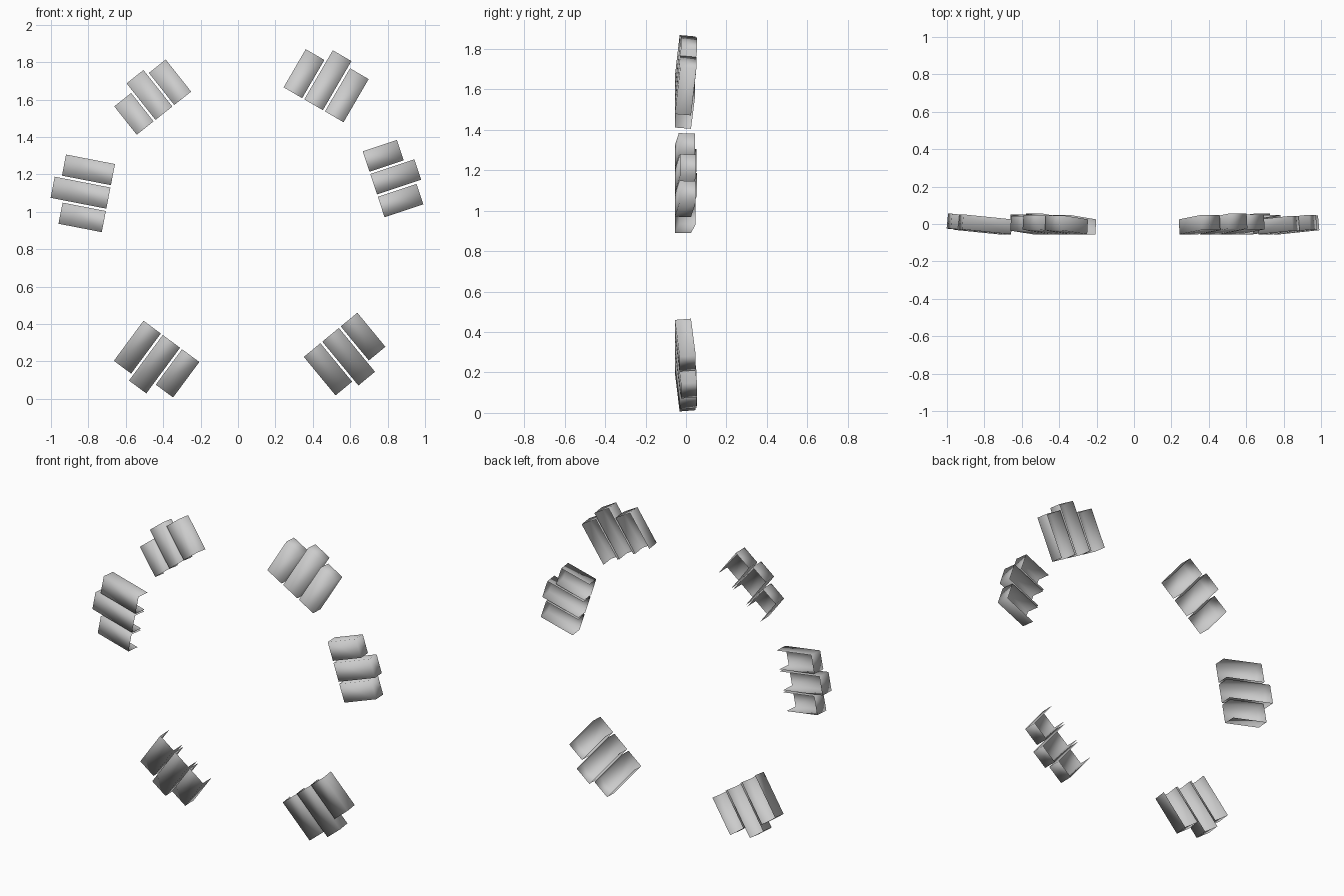
import bpy, bmesh
from math import radians, sin, cos
from mathutils import Vector

if "Cube" in bpy.data.objects:
    bpy.data.objects.remove(bpy.data.objects["Cube"])

WIDTH, GAP, DEPTH = 0.115, 0.013, 0.08
TILT = radians(5.7)

# cluster: name, inner edge midpoint x, z, outward angle, length factor
CLUSTERS = [
    ("upper_right", 0.404, 1.572, 59.8, 1.0),
    ("right", 0.725, 1.147, 18.4, 0.82),
    ("lower_right", 0.495, 0.342, -50.5, 1.0),
    ("lower_left", -0.356, 0.307, 233.5, 1.0),
    ("left", -0.693, 1.073, 169.0, 1.0),
    ("upper_left", -0.396, 1.527, 128.4, 0.82),
]
LENGTHS = (0.237, 0.305, 0.268)  # clockwise order


def shell(name, origin, out, across, back, length):
    """Thin scoop: front plate, two side walls and an outer end wall; open at back and inner end."""
    bm = bmesh.new()
    w = WIDTH / 2
    grid = {}
    for d in (0, 1):
        for r in (0, 1):
            for s in (-1, 1):
                grid[d, r, s] = bm.verts.new(
                    origin + out * (r * length) + across * (s * w) + back * (d * DEPTH))
    rings = [
        [(0, 0, -1), (0, 0, 1), (0, 1, 1), (0, 1, -1)],    # front plate
        [(0, 0, -1), (0, 1, -1), (1, 1, -1), (1, 0, -1)],  # side wall
        [(0, 0, 1), (1, 0, 1), (1, 1, 1), (0, 1, 1)],      # side wall
        [(0, 1, -1), (0, 1, 1), (1, 1, 1), (1, 1, -1)],    # outer end
    ]
    for ring in rings:
        bm.faces.new([grid[k] for k in ring]).smooth = True
    # make the front plate face forward
    bm.normal_update()
    bm.faces.ensure_lookup_table()
    if bm.faces[0].normal.y > 0:
        bmesh.ops.reverse_faces(bm, faces=bm.faces[:])
    mesh = bpy.data.meshes.new(name)
    bm.to_mesh(mesh)
    bm.free()
    bpy.context.collection.objects.link(bpy.data.objects.new(name, mesh))


# six clusters of three shells around the ring
for cname, x, z, deg, factor in CLUSTERS:
    a = radians(deg)
    radial = Vector((cos(a), 0, sin(a)))
    across = Vector((sin(a), 0, -cos(a)))
    y_axis = Vector((0, 1, 0))
    out = radial * cos(TILT) + y_axis * sin(TILT)
    back = y_axis * cos(TILT) - radial * sin(TILT)
    for i, length in enumerate(LENGTHS):
        pos = Vector((x, -0.055, z)) + across * ((i - 1) * (WIDTH + GAP))
        shell(f"{cname}_shell_{i + 1}", pos, out, across, back, length * factor)
